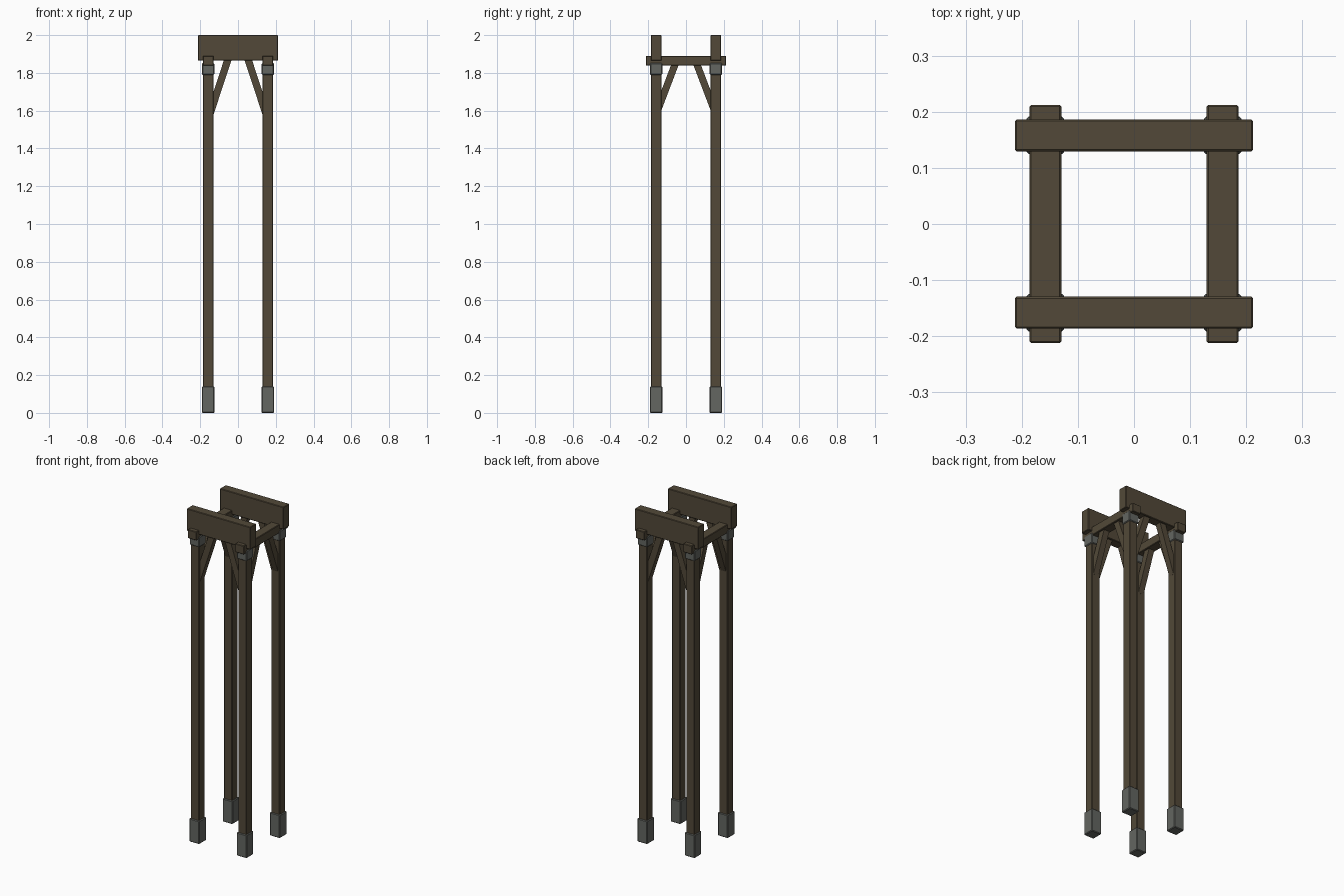
import bpy, math
from mathutils import Matrix, Vector

if "Cube" in bpy.data.objects:
    bpy.data.objects.remove(bpy.data.objects["Cube"])


def material(name, rgb):
    m = bpy.data.materials.new(name)
    m.diffuse_color = (*rgb, 1)
    m.use_nodes = True
    m.node_tree.nodes["Principled BSDF"].inputs["Base Color"].default_value = m.diffuse_color
    return m


WOOD = material("dark wood", (0.085, 0.066, 0.040))
METAL = material("grey metal", (0.125, 0.132, 0.120))


def mesh_object(name, verts, faces, mat, bevel):
    me = bpy.data.meshes.new(name)
    me.from_pydata(verts, [], faces)
    me.materials.append(mat)
    ob = bpy.data.objects.new(name, me)
    bpy.context.collection.objects.link(ob)
    if bevel:
        b = ob.modifiers.new("bevel", 'BEVEL')
        b.width = bevel
        b.segments = 1
    return ob


FACES = [(0, 3, 2, 1), (4, 5, 6, 7), (0, 1, 5, 4),
         (1, 2, 6, 5), (2, 3, 7, 6), (3, 0, 4, 7)]


def box(name, x, y, hx, hy, z0, z1, mat, bevel=0.003):
    v = [(x + sx * hx, y + sy * hy, z) for z in (z0, z1)
         for sx, sy in ((-1, -1), (1, -1), (1, 1), (-1, 1))]
    return mesh_object(name, v, FACES, mat, bevel)


def brace(name, angle, side, bottom, top, thick):
    # slanted strut: side profile (u, z) in the plane of two posts
    u0, z0 = bottom
    u1, z1 = top
    w = 0.020
    prof = [(u0 - w, z0), (u0 + w, z0), (u1 + w, z1), (u1 - w, z1)]
    v = [Vector((u, side + s * thick / 2, z)) for s in (-1, 1) for u, z in prof]
    rot = Matrix.Rotation(angle, 3, 'Z')
    ob = mesh_object(name, [rot @ p for p in v], FACES, WOOD, 0)
    return ob


P = 0.158  # post centre offset

# posts with metal feet and metal collars
for sx in (-1, 1):
    for sy in (-1, 1):
        x, y = sx * P, sy * P
        box("post", x, y, 0.0275, 0.0275, 0.02, 1.88, WOOD)
        box("foot", x, y, 0.0335, 0.0335, 0.0, 0.14, METAL, 0.004)
        box("collar", x, y, 0.0325, 0.0325, 1.79, 1.852, METAL, 0.004)

# lower side beams and tall upper beams
for s in (-1, 1):
    box("side_beam", s * P, 0, 0.0285, 0.212, 1.838, 1.89, WOOD)
    box("top_beam", 0, s * P, 0.212, 0.0285, 1.865, 2.0, WOOD)

# corner braces, front/back pair and left/right pair
for s in (-1, 1):
    for d in (-1, 1):
        brace("front_brace", 0, s * P, (d * 0.150, 1.578), (d * 0.052, 1.875), 0.036)
        brace("side_brace", math.pi / 2, s * P, (d * 0.150, 1.602), (d * 0.056, 1.85), 0.036)

# make all normals point outward
import bmesh
for ob in bpy.context.collection.objects:
    bm = bmesh.new()
    bm.from_mesh(ob.data)
    bmesh.ops.recalc_face_normals(bm, faces=bm.faces)
    bm.to_mesh(ob.data)
    bm.free()
